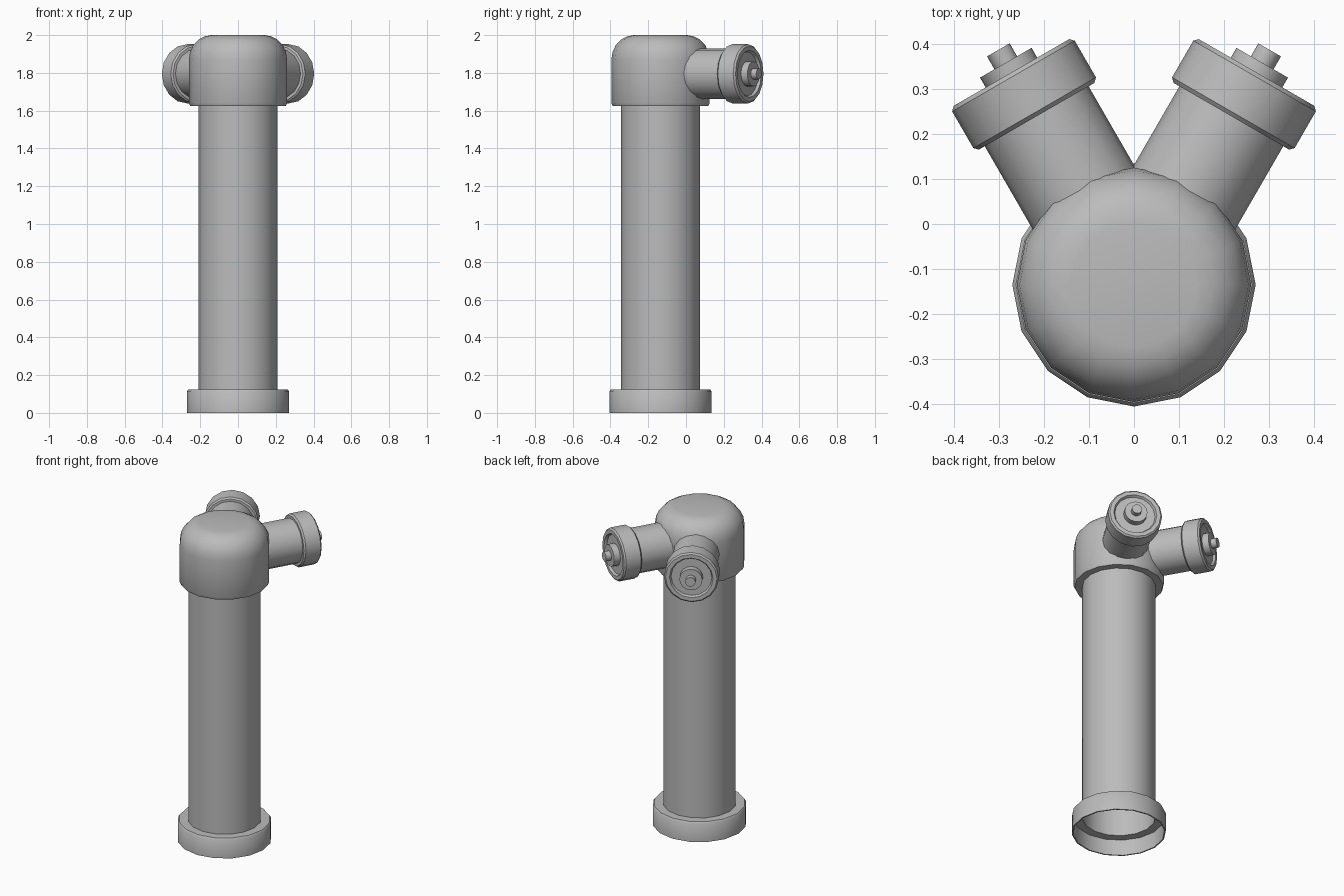
import bpy
import math
from mathutils import Matrix, Vector

cube = bpy.data.objects.get("Cube")
if cube:
    bpy.data.objects.remove(cube, do_unlink=True)

SIDES = 16
AXIS = Vector((0, -0.135, 0))      # centre line of the standing pipe
ARM_HEIGHT = 1.795

metal = bpy.data.materials.new("grey metal")
metal.use_nodes = True
grey = (0.5, 0.5, 0.5, 1)
metal.diffuse_color = grey
metal.node_tree.nodes["Principled BSDF"].inputs["Base Color"].default_value = grey


def lathe(name, profile, matrix):
    """Spin (radius, height) points, listed bottom to top outside, round local z."""
    verts, rings, faces = [], [], []
    for radius, height in profile:
        count = SIDES if radius > 0 else 1
        rings.append(range(len(verts), len(verts) + count))
        for i in range(count):
            a = math.tau * i / SIDES
            verts.append((radius * math.cos(a), radius * math.sin(a), height))
    for low, high in zip(rings, rings[1:]):
        for i in range(SIDES):
            j = (i + 1) % SIDES
            if len(high) == 1:
                faces.append((low[i], low[j], high[0]))
            else:
                faces.append((low[i], low[j], high[j], high[i]))
    mesh = bpy.data.meshes.new(name)
    mesh.from_pydata(verts, [], faces)
    mesh.materials.append(metal)
    obj = bpy.data.objects.new(name, mesh)
    bpy.context.collection.objects.link(obj)
    obj.matrix_world = matrix
    bpy.ops.object.select_all(action="DESELECT")
    obj.select_set(True)
    bpy.context.view_layer.objects.active = obj
    bpy.ops.object.shade_smooth_by_angle(angle=math.radians(40))
    return obj


upright = Matrix.Translation(AXIS)

# Hollow foot collar with an inner ledge, and the open pipe standing in it
lathe("base_collar", [(0.21, 0.1), (0.262, 0.1), (0.262, 0), (0.27, 0),
                      (0.27, 0.115), (0.262, 0.125), (0.21, 0.125)], upright)
lathe("main_pipe", [(0.21, 0.1), (0.21, 1.66)], upright)

# Domed head with a flat underside
dome = [(0.14 + 0.12 * math.cos(a), 1.87 + 0.13 * math.sin(a))
        for a in (math.radians(18 * k) for k in range(6))]
lathe("head", [(0.2, 1.625), (0.253, 1.625), (0.26, 1.64)] + dome + [(0, 2)], upright)

# Two outlets angled toward the back, each with a recessed cap, boss and pin
for side, sign in (("left", 1), ("right", -1)):
    direction = Vector((sign * math.sin(math.radians(30)), math.cos(math.radians(30)), 0))
    turn = direction.to_track_quat("Z", "Y").to_matrix().to_4x4()
    frame = Matrix.Translation(AXIS + Vector((0, 0, ARM_HEIGHT))) @ turn
    lathe(side + "_outlet_pipe", [(0.133, 0.1), (0.133, 0.45)], frame)
    lathe(side + "_outlet_cap", [(0.13, 0.432), (0.148, 0.432), (0.157, 0.441),
                                 (0.157, 0.535), (0.148, 0.544), (0.125, 0.544),
                                 (0.117, 0.53), (0, 0.53)], frame)
    lathe(side + "_cap_boss", [(0.066, 0.525), (0.066, 0.569), (0, 0.569)], frame)
    lathe(side + "_cap_pin", [(0.029, 0.56), (0.029, 0.602), (0, 0.602)], frame)
